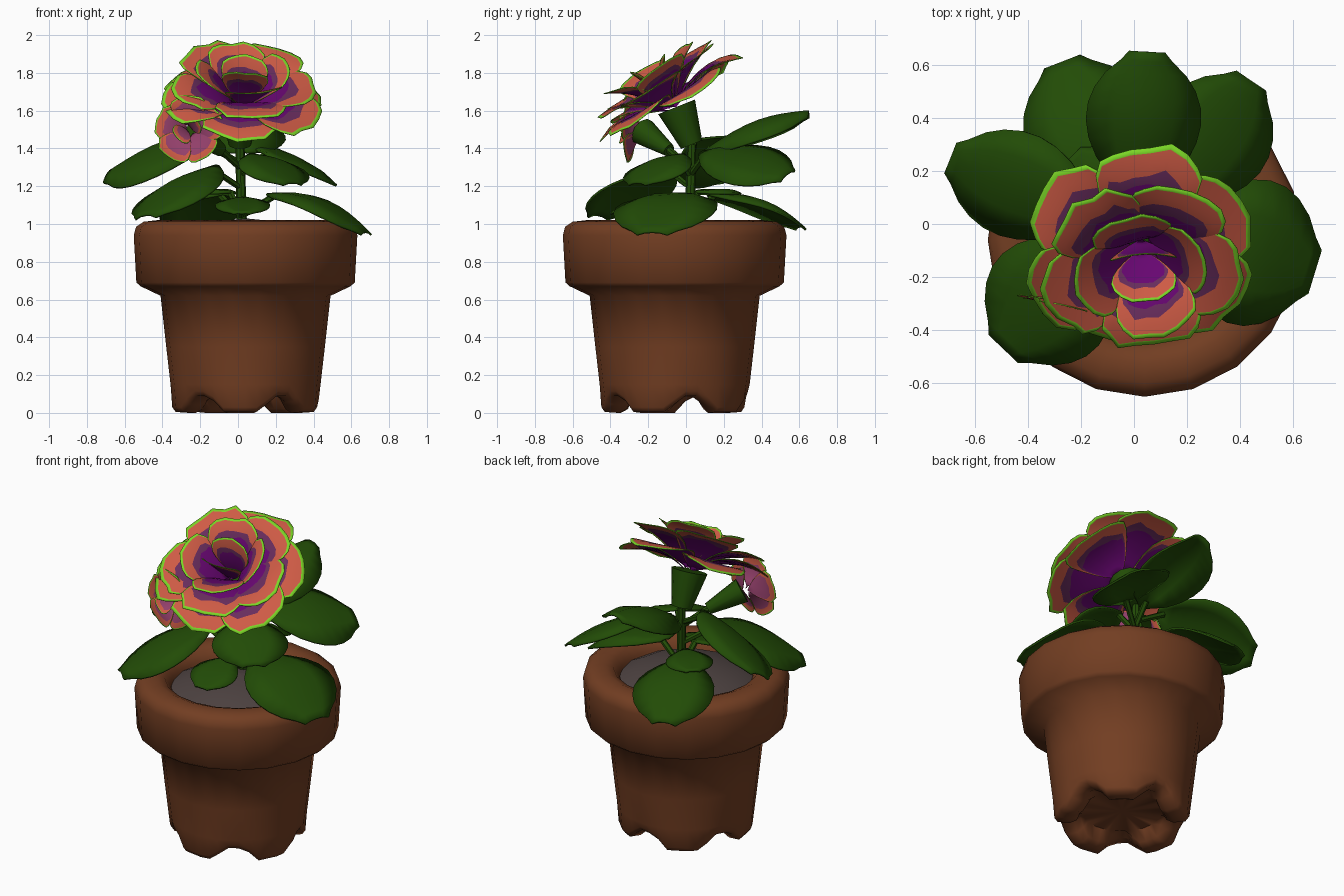
import bpy, bmesh, math, random
from mathutils import Vector, Matrix

if "Cube" in bpy.data.objects:
    bpy.data.objects.remove(bpy.data.objects["Cube"])

random.seed(4)


def mat(name, rgb):
    m = bpy.data.materials.new(name)
    m.diffuse_color = (*rgb, 1)
    m.use_nodes = True
    m.node_tree.nodes["Principled BSDF"].inputs["Base Color"].default_value = m.diffuse_color
    return m


TERRACOTTA = mat("terracotta", (0.17, 0.048, 0.016))
SOIL = mat("grey soil", (0.075, 0.055, 0.053))
LEAF = mat("leaf green", (0.016, 0.072, 0.002))
PURPLE = mat("deep purple", (0.14, 0.002, 0.17))
PLUM = mat("plum", (0.14, 0.026, 0.11))
CORAL = mat("coral", (0.62, 0.105, 0.06))
LIME = mat("lime edge", (0.20, 0.68, 0.02))
PINK = mat("dusky pink", (0.30, 0.052, 0.15))


def finish(name, bm, mats, angle=40, thick=0):
    bmesh.ops.remove_doubles(bm, verts=bm.verts, dist=1e-5)
    me = bpy.data.meshes.new(name)
    bm.to_mesh(me)
    bm.free()
    ob = bpy.data.objects.new(name, me)
    bpy.context.collection.objects.link(ob)
    for m in mats:
        me.materials.append(m)
    if thick:
        s = ob.modifiers.new("thickness", 'SOLIDIFY')
        s.thickness, s.offset = thick, 0
    bpy.ops.object.select_all(action='DESELECT')
    bpy.context.view_layer.objects.active = ob
    ob.select_set(True)
    bpy.ops.object.shade_smooth_by_angle(angle=math.radians(angle))
    return ob


def lathe(name, profile, n, material, centre, rule=None):
    """Revolve (radius, z) points; every second column sits on the chord."""
    bm = bmesh.new()
    rows = []
    for r, z in profile:
        row = []
        for k in range(n):
            a = 2 * math.pi * k / n
            rr = r * (math.cos(2 * math.pi / n) if k % 2 else 1)
            zz = rule(a, r, z) if rule else z
            row.append(bm.verts.new((centre[0] + rr * math.cos(a),
                                     centre[1] + rr * math.sin(a), zz)))
        rows.append(row)
    for a, b in zip(rows, rows[1:]):
        for k in range(n):
            bm.faces.new((a[k], a[(k + 1) % n], b[(k + 1) % n], b[k]))
    bmesh.ops.remove_doubles(bm, verts=bm.verts, dist=1e-4)
    bmesh.ops.recalc_face_normals(bm, faces=bm.faces)
    return finish(name, bm, [material], 62)


# pot with five drainage notches between the feet
def notch(a, r, z):
    if z > 0.04 or r < 0.2:
        return z
    period = 2 * math.pi / 5
    d = abs((a - math.radians(14) + period / 2) % period - period / 2)
    return z + 0.085 * max(0, min(1, (0.30 - d) / 0.11))


CENTRE = (0.04, -0.06)
lathe("pot", [(0.37, 0.88), (0.385, 0.95), (0.42, 1.0), (0.47, 1.02), (0.54, 1.012),
              (0.58, 0.985), (0.592, 0.94), (0.578, 0.69), (0.555, 0.67), (0.45, 0.62),
              (0.42, 0.35), (0.397, 0.15), (0.388, 0.03), (0.37, 0.005), (0.30, 0.0),
              (0.26, 0.02), (0.23, 0.09), (0.0001, 0.09)], 40, TERRACOTTA, CENTRE, notch)
lathe("soil", [(0.40, 0.93), (0.3, 0.98), (0.15, 1.015), (0.0001, 1.03)], 24, SOIL, CENTRE)


# stems and flower cups
def rod(name, p, q, r1, r2, n=8):
    p, q = Vector(p), Vector(q)
    d = q - p
    m = Matrix.Translation((p + q) / 2) @ d.to_track_quat('Z', 'Y').to_matrix().to_4x4()
    bm = bmesh.new()
    bmesh.ops.create_cone(bm, cap_ends=True, segments=n, radius1=r1, radius2=r2,
                          depth=d.length, matrix=m)
    finish(name, bm, [LEAF])


rod("main_stem", (0.02, 0.02, 0.98), (0.01, 0.03, 1.42), 0.028, 0.024)
rod("main_cup", (0.01, 0.03, 1.42), (0.01, -0.05, 1.62), 0.06, 0.105, 12)
rod("side_stem", (0.01, 0.02, 1.30), (-0.10, -0.10, 1.40), 0.018, 0.02)
rod("side_cup", (-0.09, -0.09, 1.39), (-0.23, -0.23, 1.49), 0.035, 0.075, 10)


# leaves: arched blades folded along the midrib, each with a stalk
def leaf(name, start, tip, width, arch=0.05, droop=0.07, roll=0.0):
    start, tip = Vector(start), Vector(tip)
    side = (tip - start).cross(Vector((0, 0, 1))).normalized()
    bm = bmesh.new()
    rows, n = [], 9
    for i in range(n + 1):
        t = 1 - (1 - i / n) ** 1.25
        w = max(abs(math.sin(math.pi * min(t, 0.9999) ** 1.15)) ** 0.55, 0.12)
        if i == n:
            w = 0.3
        row = []
        for j in range(-2, 3):
            u = j / 2
            p = start.lerp(tip, t) + side * (u * w * width / 2)
            p.z += arch * math.sin(math.pi * t) - droop * abs(u) ** 1.6 * w + roll * u * w
            if j == 0:
                p.z -= 0.012 * w
            row.append(bm.verts.new(p))
        rows.append(row)
    for a, b in zip(rows, rows[1:]):
        for j in range(4):
            bm.faces.new((a[j], a[j + 1], b[j + 1], b[j]))
    bmesh.ops.recalc_face_normals(bm, faces=bm.faces)
    if sum(f.normal.z for f in bm.faces) < 0:
        bmesh.ops.reverse_faces(bm, faces=bm.faces)
    finish(name, bm, [LEAF], 30, 0.012)
    rod(name + "_stalk", (0.015, 0.025, max(1.03, start.z - 0.12)),
        start.lerp(tip, 0.06), 0.016, 0.018, 6)


leaf("leaf_left", (-0.15, 0.03, 1.44), (-0.69, 0.25, 1.27), 0.40, roll=0.11)
leaf("leaf_front_left", (-0.12, -0.08, 1.31), (-0.49, -0.47, 1.05), 0.50, roll=-0.02)
leaf("leaf_back_left", (-0.08, 0.12, 1.16), (-0.27, 0.61, 0.99), 0.47, 0.07)
leaf("leaf_back_left_small", (-0.03, 0.05, 1.17), (-0.23, 0.26, 1.17), 0.27, 0.02, 0.03)
leaf("leaf_back", (0.02, 0.10, 1.39), (0.05, 0.65, 1.60), 0.43, 0.06, 0.12)
leaf("leaf_back_right", (0.13, 0.08, 1.38), (0.44, 0.54, 1.27), 0.44, droop=0.06, roll=-0.09)
leaf("leaf_right", (0.16, -0.02, 1.16), (0.68, -0.18, 0.96), 0.56, 0.085, 0.06)
leaf("leaf_front_small", (0.03, -0.12, 1.14), (0.02, -0.40, 1.06), 0.29, 0.02, 0.02)
leaf("leaf_front_right", (0.07, -0.02, 1.37), (0.29, -0.26, 1.22), 0.44, 0.04, 0.05)


# petals: nested outlines scaled from the base give the coloured bands
BANDS = [(0.2, 0), (0.42, 0), (0.66, 0), (0.77, 1), (0.86, 2), (0.955, 2), (1.0, 3)]


def petal(bm, angle, length, width, e0, e1, r0, h, cup):
    d = Vector((math.cos(angle), math.sin(angle), 0))
    tan = Vector((-d.y, d.x, 0))

    def place(w, l):
        a = math.radians(e0 + (e1 - e0) * l / (2 * length))
        q = cup * (w / width) ** 2
        r = r0 + l * math.cos(a) - q * math.sin(a)
        return bm.verts.new(d * r + tan * w + Vector((0, 0, h + l * math.sin(a) + q * math.cos(a))))

    n = 16
    outline = []
    for k in range(n + 1):
        t = 0.45 + (2 * math.pi - 0.9) * k / n
        f = (1 - math.cos(t)) / 2
        wob = 1 + random.uniform(-0.035, 0.035)
        outline.append((-math.sin(t) * width / 2 * (0.75 + 0.45 * f) * wob,
                        length * f ** 0.65 * wob))
    prev = None
    base = place(0, 0)
    for s, band in BANDS:
        row = []
        for w, l in outline:
            j = s + (random.uniform(-0.03, 0.03) if 0.5 < s < 0.8 else 0)
            row.append(place(w * j, l * j))
        for k in range(n):
            if prev:
                f = bm.faces.new((prev[k], row[k], row[k + 1], prev[k + 1]))
            else:
                f = bm.faces.new((base, row[k], row[k + 1]))
            f.material_index = band
        prev = row


def flower(name, origin, axis, layers, mats):
    bm = bmesh.new()
    for count, turn, length, width, e0, e1, r0, h, cup in layers:
        for k in range(count):
            petal(bm, math.radians(turn + 360 * k / count), length * random.uniform(0.95, 1.04),
                  width, e0 + random.uniform(-4, 4), e1 + random.uniform(-8, 8), r0,
                  h + 0.012 * (k % 2), cup)
    rot = Vector(axis).to_track_quat('Z', 'Y').to_matrix().to_4x4()
    bmesh.ops.transform(bm, matrix=Matrix.Translation(origin) @ rot, verts=bm.verts)
    finish(name, bm, mats, 30, 0.004)


flower("main_flower", (0.025, -0.065, 1.615), (0.06, -0.52, 0.82),
       [(6, 20, 0.41, 0.40, 38, -28, 0.03, 0.0, 0.02),
        (5, 55, 0.38, 0.37, 54, -2, 0.03, 0.01, 0.03),
        (4, 10, 0.32, 0.31, 66, 25, 0.03, 0.02, 0.06),
        (2, 85, 0.27, 0.25, 84, 60, 0.02, 0.02, 0.08)],
       [PURPLE, PLUM, CORAL, LIME])
flower("side_flower", (-0.25, -0.235, 1.495), (-0.2, -0.95, 0.05),
       [(5, 18, 0.175, 0.19, 48, -8, 0.02, 0.0, 0.02),
        (2, 40, 0.12, 0.12, 75, 45, 0.01, 0.01, 0.04)],
       [PINK, PINK, CORAL, LIME])
